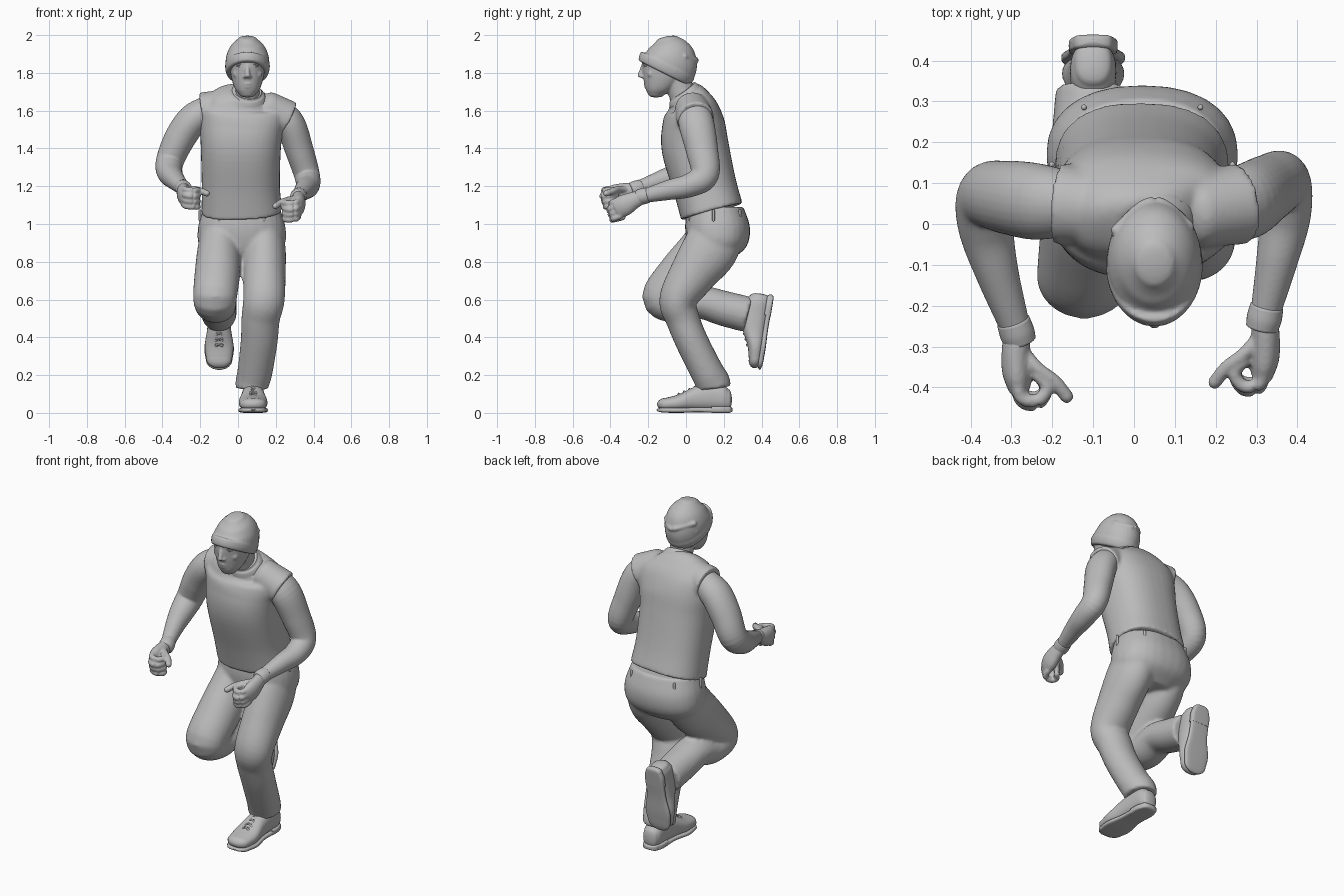
import bpy, bmesh, math
from mathutils import Vector, Matrix

cube = bpy.data.objects.get("Cube")
if cube:
    bpy.data.objects.remove(cube, do_unlink=True)

grey = bpy.data.materials.new("plain grey")
grey.use_nodes = True
grey.diffuse_color = (.5, .5, .5, 1)
for node in grey.node_tree.nodes:
    if node.type == 'BSDF_PRINCIPLED':
        node.inputs["Base Color"].default_value = (.5, .5, .5, 1)


def add_object(name, bm):
    mesh = bpy.data.meshes.new(name)
    bm.to_mesh(mesh)
    bm.free()
    mesh.materials.append(grey)
    mesh.shade_smooth()
    mesh.set_sharp_from_angle(angle=math.radians(50))
    ob = bpy.data.objects.new(name, mesh)
    bpy.context.scene.collection.objects.link(ob)
    return ob


def spline(points, steps):
    """Smooth curve through points of any dimension."""
    pts = [Vector(p) for p in points]
    pts = [pts[0] * 2 - pts[1]] + pts + [pts[-1] * 2 - pts[-2]]
    out = []
    for p, q, r, s in zip(pts, pts[1:], pts[2:], pts[3:]):
        for k in range(steps):
            t = k / steps
            out.append(q + (r - p) * (t / 2) + (p * 2 - q * 5 + r * 4 - s) * (t * t / 2)
                       + (q * 3 - p - r * 3 + s) * (t ** 3 / 2))
    return out + [pts[-2]]


def tube(name, rings, power=2, axis=None, domes=(0, 0), sides=28, steps=6):
    """Skin rings of (x, y, z, half width, half depth), with optional domed ends."""
    rows = spline(rings, steps)
    frames = []
    for i, row in enumerate(rows):
        before, after = rows[max(i - 1, 0)], rows[min(i + 1, len(rows) - 1)]
        t = Vector(axis) if axis else Vector(after[:3]) - Vector(before[:3])
        frames.append((Vector(row[:3]), t.normalized(), row[3], row[4]))

    def dome(frame, height):
        centre, t, a, b = frame
        angles = [math.radians(d) for d in (20, 40, 60, 80)]
        return [(centre + t * height * math.sin(g), t, a * math.cos(g), b * math.cos(g)) for g in angles]

    first = dome(frames[0], -domes[0])[::-1] if domes[0] else []
    last = dome(frames[-1], domes[1]) if domes[1] else []
    bm = bmesh.new()
    loops = []
    for centre, t, a, b in first + frames + last:
        ref = Vector((1, 0, 0)) if abs(t.x) < .95 else Vector((0, 1, 0))
        u = (ref - t * ref.dot(t)).normalized()
        v = t.cross(u)
        loop = []
        for j in range(sides):
            g = math.tau * j / sides
            c, s = (math.copysign(abs(w) ** (2 / power), w) for w in (math.cos(g), math.sin(g)))
            loop.append(bm.verts.new(centre + u * a * c + v * b * s))
        loops.append(loop)
    for low, high in zip(loops, loops[1:]):
        for j in range(sides):
            k = (j + 1) % sides
            bm.faces.new((low[j], low[k], high[k], high[j]))
    bm.faces.new(loops[0][::-1])
    bm.faces.new(loops[-1])
    return add_object(name, bm)


def cord(name, points, radius):
    return tube(name, [(*p, radius, radius) for p in points], sides=12, steps=4, domes=(radius, radius))


def ball(name, centre, size):
    bm = bmesh.new()
    bmesh.ops.create_uvsphere(bm, u_segments=20, v_segments=12, radius=1,
                              matrix=Matrix.Translation(centre) @ Matrix.Diagonal((*size, 1)))
    return add_object(name, bm)


def blend(name, parts, voxel, smoothing):
    """Fuse parts into one soft continuous surface."""
    bm = bmesh.new()
    for part in parts:
        bm.from_mesh(part.data)
        bpy.data.objects.remove(part, do_unlink=True)
    ob = add_object(name, bm)
    remesh = ob.modifiers.new("fuse", 'REMESH')
    remesh.mode = 'VOXEL'
    remesh.voxel_size = voxel
    remesh.use_smooth_shade = True
    smooth = ob.modifiers.new("soften", 'SMOOTH')
    smooth.factor = .5
    smooth.iterations = smoothing


# Sleeveless shirt: torso, shoulders and rolled collar
torso = tube("torso", [(.02, .137, 1.065, .214, .168), (.015, .1, 1.2, .207, .168), (.015, .05, 1.4, .212, .178),
                       (.02, .04, 1.52, .222, .168), (.03, .03, 1.6, .225, .145), (.035, .014, 1.65, .185, .115),
                       (.047, -.012, 1.69, .095, .088)], power=2.4, sides=40)
right_shoulder = tube("right_shoulder", [(-.08, .04, 1.62, .09, .09), (-.185, .05, 1.598, .1, .1)], domes=(.05, 0))
left_shoulder = tube("left_shoulder", [(.15, .03, 1.615, .09, .09), (.262, .05, 1.555, .1, .1)], domes=(.05, 0))
blend("shirt", [torso, right_shoulder, left_shoulder], .009, 5)
tube("collar", [(.047, .004, 1.665, .105, .103), (.048, -.01, 1.69, .09, .09), (.05, -.02, 1.705, .076, .08)])

# Trousers: pelvis, planted left leg and raised right leg
pelvis = tube("pelvis", [(.02, .155, 1.09, .2, .15), (.02, .167, .98, .232, .172),
                         (.02, .165, .88, .222, .155), (.02, .14, .81, .13, .1)], power=2.3, axis=(0, 0, 1))
left_leg = tube("left_leg", [(.13, .19, 1, .1, .13), (.14, .13, .87, .112, .148), (.14, .04, .74, .112, .126),
                             (.137, -.042, .6, .11, .1), (.12, -.018, .5, .102, .09), (.112, .03, .38, .098, .087),
                             (.09, .11, .22, .093, .088), (.077, .14, .165, .09, .092),
                             (.075, .146, .13, .088, .093)])
right_leg = tube("right_leg", [(-.09, .19, 1, .1, .13), (-.1, .1, .86, .115, .14), (-.11, -.03, .73, .12, .124),
                               (-.122, -.13, .61, .116, .103), (-.117, -.04, .565, .107, .09),
                               (-.11, .08, .585, .102, .088), (-.105, .2, .553, .098, .093),
                               (-.1, .33, .52, .092, .095)])
blend("trousers", [pelvis, left_leg, right_leg], .011, 5)

# Belt loops round the waist
for i, degrees in enumerate((-58, -122, -5, 50, 130, 185)):
    g = math.radians(degrees)
    x, y = .02 + .222 * math.cos(g), .16 + .164 * math.sin(g)
    cord(f"belt_loop_{i}", [(x, y, 1.02), (x, y, 1.07)], .007)

# Arms with fists and cuffs; the drop tilts each fist downward
arms = {
    "right": (1, .1, [(-.16, .05, 1.6, .08, .08), (-.24, .055, 1.55, .084, .094), (-.31, .065, 1.45, .082, .09),
                      (-.36, .065, 1.335, .074, .08), (-.362, -.01, 1.275, .068, .068),
                      (-.335, -.12, 1.235, .053, .054), (-.285, -.27, 1.185, .035, .035)]),
    "left": (-1, .28, [(.2, .04, 1.6, .08, .08), (.275, .055, 1.53, .08, .094), (.325, .085, 1.39, .075, .085),
                       (.365, .1, 1.26, .068, .074), (.37, .02, 1.205, .063, .063),
                       (.35, -.09, 1.18, .051, .053), (.318, -.235, 1.145, .035, .035)]),
}
for side, (inward, drop, path) in arms.items():
    wrist = Vector(path[-1][:3])

    def at(x, y, z):
        return wrist + Vector((x * inward, y, z + drop * y))

    palm = tube("palm", [(*at(*p), a, b) for p, a, b in (
        ((0, .02, 0), .032, .034), ((-.004, -.04, -.008), .035, .046),
        ((-.002, -.09, -.02), .036, .057), ((.004, -.13, -.028), .028, .054))], domes=(0, .015))
    hand = [tube("arm", path, domes=(.03, .01)), palm]
    for i in range(4):
        z = .016 - .029 * i
        reach = .008 * abs(i - 1)
        hand.append(cord("finger", [at(-.002, -.115, z), at(.01, -.164 + reach, z - .004),
                                    at(.05, -.17 + reach, z - .008), at(.072, -.13, z - .01),
                                    at(.05, -.1, z - .01)], .0165))
    hand.append(cord("thumb", [at(.01, -.04, 0), at(.05, -.085, .008), at(.09, -.115, .002),
                               at(.12, -.152, -.008)], .017))
    blend(f"{side}_arm_and_hand", hand, .006, 3)
    back = (Vector(path[-2][:3]) - wrist).normalized()
    tube(f"{side}_cuff", [(*(wrist + back * d), r, r) for d, r in ((-.02, .04), (.005, .043), (.035, .041))],
         domes=(.006, .006))

# Head: neck, skull, nose, brow, cheeks and lips fused
head = [tube("neck", [(.05, .01, 1.62, .07, .075), (.05, -.025, 1.7, .064, .07), (.05, -.06, 1.8, .068, .075)]),
        tube("skull", [(.05, -.158, 1.682, .04, .04), (.05, -.142, 1.71, .063, .07),
                       (.05, -.126, 1.75, .079, .096), (.05, -.113, 1.8, .09, .117),
                       (.05, -.107, 1.86, .094, .125), (.05, -.1, 1.92, .078, .095)],
             power=2.15, axis=(0, 0, 1), domes=(.012, .03)),
        tube("nose", [(.05, -.222, 1.85, .01, .01), (.05, -.234, 1.81, .012, .014),
                      (.05, -.243, 1.783, .016, .015)], domes=(.01, .008), sides=16),
        cord("upper_lip", [(.024, -.21, 1.74), (.05, -.22, 1.743), (.076, -.21, 1.74)], .006),
        cord("lower_lip", [(.028, -.206, 1.729), (.05, -.216, 1.727), (.072, -.206, 1.729)], .007),
        ball("chin", (.05, -.184, 1.695), (.032, .016, .018))]
for s in (-1, 1):
    head += [cord("brow", [(.05 + s * .014, -.227, 1.857), (.05 + s * .045, -.219, 1.863),
                           (.05 + s * .072, -.196, 1.853)], .009),
             ball("cheek", (.05 + s * .05, -.187, 1.795), (.028, .02, .024)),
             ball("nostril", (.05 + s * .014, -.23, 1.779), (.009, .012, .008))]
    side = "left" if s > 0 else "right"
    ball(f"{side}_eye", (.05 + s * .038, -.215, 1.836), (.015, .01, .007))
    cord(f"{side}_eyelid", [(.05 + s * .02, -.225, 1.838), (.05 + s * .038, -.224, 1.844),
                            (.05 + s * .058, -.212, 1.837)], .0035)
blend("head", head, .006, 3)

# Knitted cap, low at the nape, with a turned band and soft folds behind
crown = tube("crown", [(.05, -.115, 1.805, .107, .148), (.05, -.094, 1.847, .116, .154),
                       (.05, -.088, 1.897, .11, .138), (.05, -.092, 1.945, .087, .104),
                       (.05, -.098, 1.98, .05, .058)], domes=(0, .014), sides=36)
band = tube("band", [(.05, -.118, 1.8, .11, .15), (.05, -.108, 1.82, .117, .157),
                     (.05, -.097, 1.842, .119, .158)], domes=(.004, .006), sides=36)
folds = [cord("fold", [(-.045, y - .07, z + .03), (.02, y - .01, z + .008), (.07, y - .004, z - .004),
                       (.135, y - .06, z + .02)], .013) for y, z in ((.055, 1.868), (.04, 1.815))]
blend("cap", [crown, band] + folds, .006, 4)


# Laced shoes, built toe forward and then placed
def shoe(side, place):
    forward = (0, -1, 0)
    parts = [
        tube(f"{side}_shoe", [(0, .18, .07, .045, .055), (0, .15, .08, .055, .068), (0, .08, .085, .058, .073),
                              (0, 0, .075, .064, .063), (0, -.08, .055, .076, .044), (0, -.15, .046, .068, .034)],
             power=2.4, axis=forward, domes=(.018, .048)),
        tube(f"{side}_sole", [(0, .18, .014, .046, .014), (0, .14, .014, .058, .014), (0, .02, .016, .06, .013),
                              (0, -.08, .014, .078, .014), (0, -.15, .015, .07, .014)],
             power=4, axis=forward, domes=(.022, .052)),
        tube(f"{side}_heel", [(0, .18, .018, .047, .018), (0, .14, .018, .059, .018), (0, .09, .018, .059, .018)],
             power=5, axis=forward, domes=(.022, 0))]
    for i in range(4):
        y, z = .012 - .028 * i, .138 - .012 * i
        for s in (-1, 1):
            parts.append(cord(f"{side}_lace_{i}_{s}", [(-.036 * s, y, z - .014), (0, y - .01, z),
                                                       (.036 * s, y - .02, z - .02)], .005))
    for part in parts:
        part.matrix_world = place


shoe("left", Matrix.Translation((.08, .045, 0)))
shoe("right", Matrix.Translation((-.1, .435, .425)) @ Matrix.Rotation(math.radians(81), 4, 'X'))
